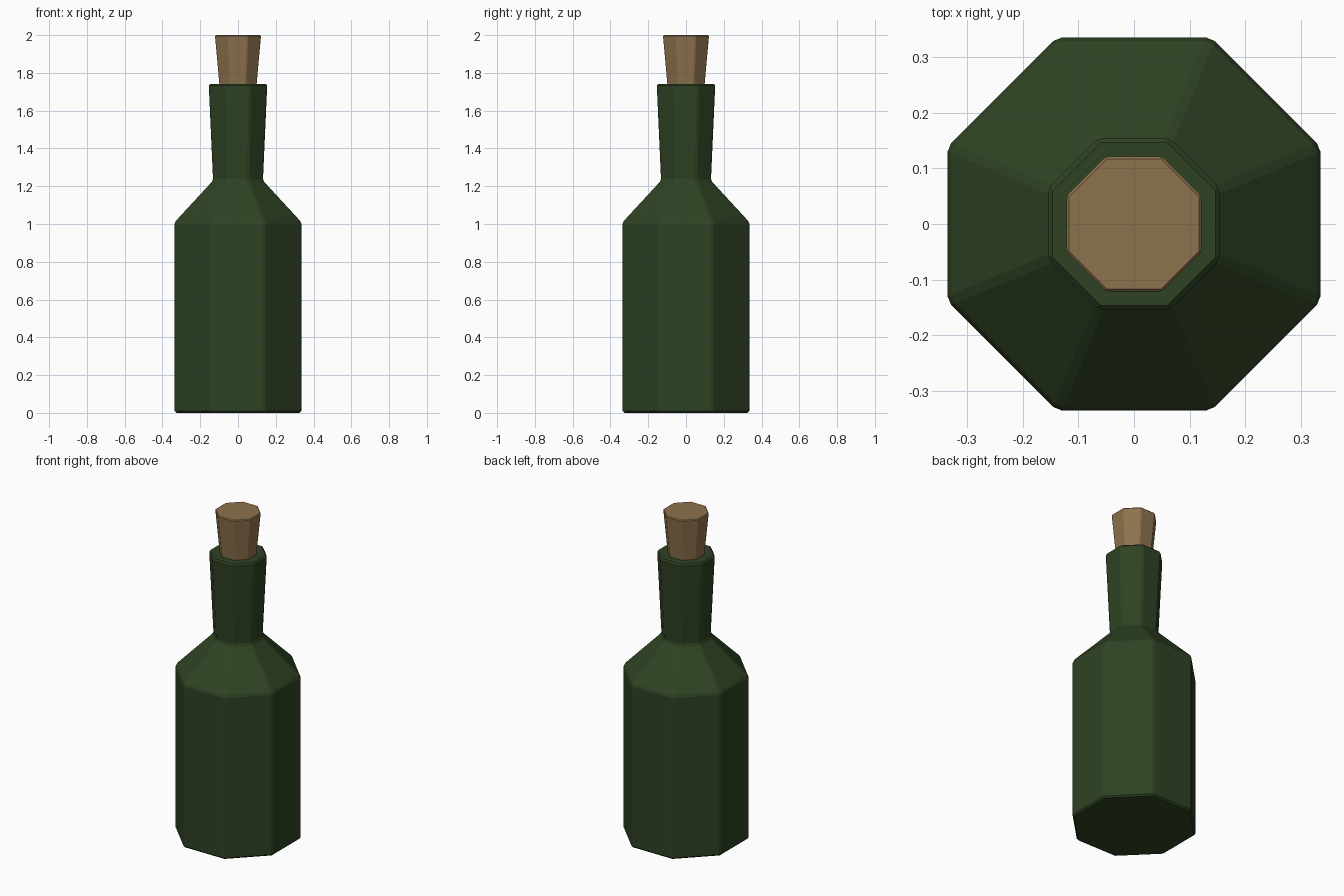
import bpy, bmesh
from math import pi, cos, sin

if "Cube" in bpy.data.objects:
    bpy.data.objects.remove(bpy.data.objects["Cube"])

SIDES = 8


def material(name, color):
    m = bpy.data.materials.new(name)
    m.diffuse_color = (*color, 1)
    m.use_nodes = True
    m.node_tree.nodes["Principled BSDF"].inputs["Base Color"].default_value = m.diffuse_color
    return m


def octagonal(name, profile, mat, bevel):
    """Capped octagonal solid from (apothem, z) pairs, flats facing the axes."""
    bm = bmesh.new()
    rings = []
    for apothem, z in profile:
        r = apothem / cos(pi / SIDES)
        rings.append([bm.verts.new((r * cos(a), r * sin(a), z))
                      for a in ((i + 0.5) * 2 * pi / SIDES for i in range(SIDES))])
    for lo, hi in zip(rings, rings[1:]):
        for i in range(SIDES):
            j = (i + 1) % SIDES
            bm.faces.new((lo[i], lo[j], hi[j], hi[i]))
    bm.faces.new(rings[0][::-1])
    bm.faces.new(rings[-1])
    mesh = bpy.data.meshes.new(name)
    bm.to_mesh(mesh)
    bm.free()
    mesh.materials.append(mat)
    ob = bpy.data.objects.new(name, mesh)
    bpy.context.collection.objects.link(ob)
    # Narrow chamfer on every edge
    mod = ob.modifiers.new("edge_chamfer", "BEVEL")
    mod.width = bevel
    mod.segments = 1
    mod.limit_method = 'NONE'
    return ob


glass = material("green_glass", (0.028, 0.055, 0.017))
cork = material("cork", (0.27, 0.17, 0.075))

# Bottle: body, shoulder and flared neck
octagonal("bottle", [(0.335, 0), (0.335, 1.01), (0.132, 1.23), (0.155, 1.742)],
          glass, 0.009)

# Tapered stopper, slightly sunk into the neck
octagonal("stopper", [(0.095, 1.70), (0.122, 2.0)], cork, 0.005)
